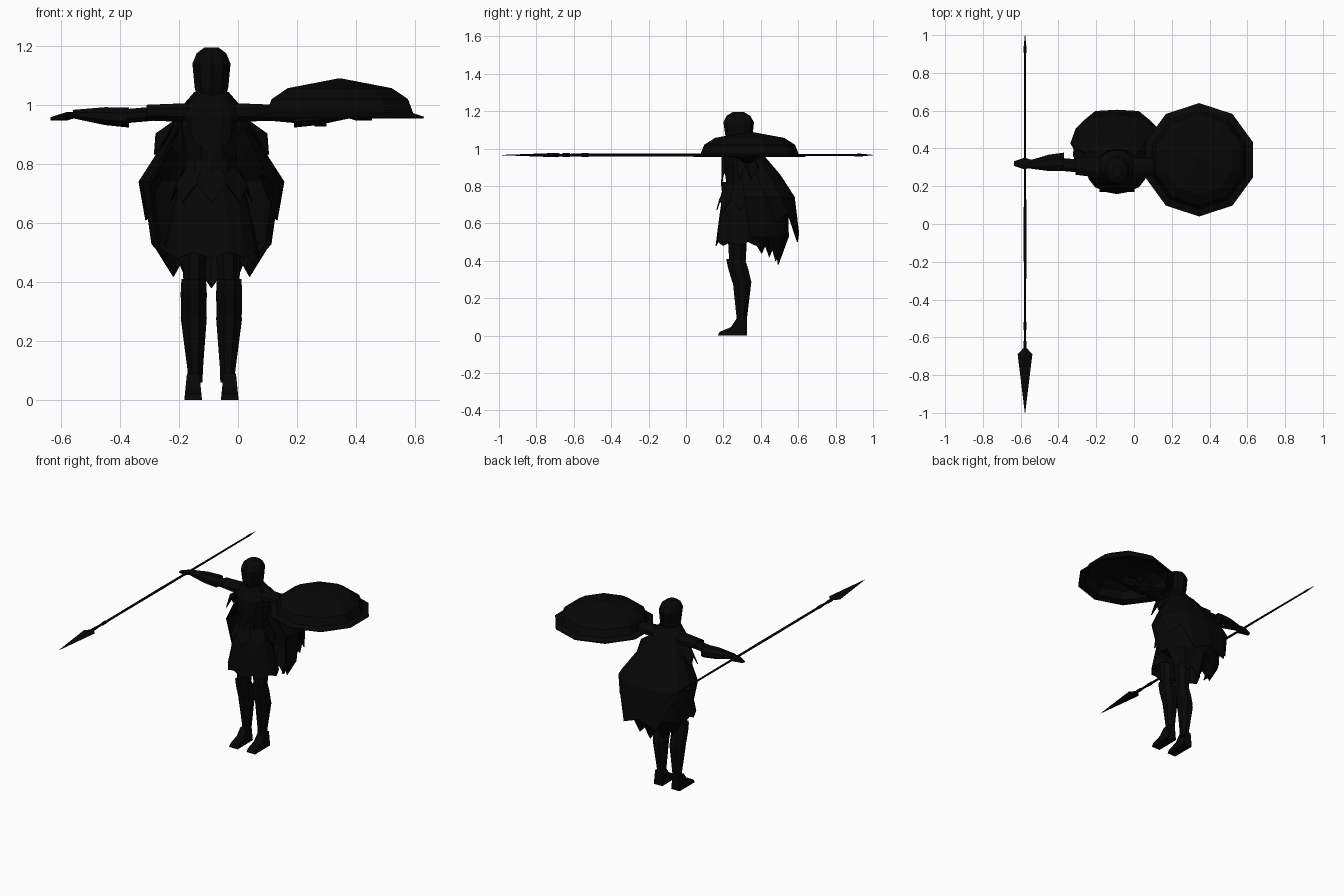
import bpy
from math import sin, cos, pi, radians
from mathutils import Vector

default_cube = bpy.data.objects.get("Cube")
if default_cube:
    bpy.data.objects.remove(default_cube, do_unlink=True)

BODY_X = -.09                     # symmetry plane of the figure
BODY_Y = .285                     # middle of the torso, front to back
SPEAR_AXIS = (-.487, .965)        # measured from the symmetry plane
SHIELD_CENTRE = (.435, .34)

black = bpy.data.materials.new("matte_black")
black.use_nodes = True
black.diffuse_color = (.002, .002, .002, 1)
shader = next(n for n in black.node_tree.nodes if n.type == 'BSDF_PRINCIPLED')
shader.inputs["Base Color"].default_value = black.diffuse_color
shader.inputs["Roughness"].default_value = .9


def add_part(name, verts, faces, mirror=False, thickness=0):
    """Make a flat shaded object, optionally mirrored and thickened."""
    mesh = bpy.data.meshes.new(name)
    mesh.from_pydata(verts, [], faces)
    mesh.materials.append(black)
    part = bpy.data.objects.new(name, mesh)
    part.location.x = BODY_X
    bpy.context.collection.objects.link(part)
    if mirror:
        part.modifiers.new("mirror", 'MIRROR')
    if thickness:
        part.modifiers.new("thickness", 'SOLIDIFY').thickness = thickness


def loft(name, axis, centre, rings, sides=8, aspect=1, lean=(0, 0),
         turn=.5, mirror=False, hollow=False):
    """Join rings of (position, radius) along an axis that may lean."""
    start, end = rings[0][0], rings[-1][0]
    verts, faces = [], []
    for position, radius in rings:
        middle = Vector(centre) + Vector(lean) * (position - start) / (end - start)
        for side in range(sides):
            angle = 2 * pi * (side + turn) / sides
            u = middle.x + radius * cos(angle)
            v = middle.y + radius * aspect * sin(angle)
            places = {'X': (position, u, v), 'Y': (u, position, v), 'Z': (u, v, position)}
            verts.append(places[axis])
    for base in range(0, len(verts) - sides, sides):
        for side in range(sides):
            following = (side + 1) % sides
            faces.append((base + side, base + following,
                          base + sides + following, base + sides + side))
    if not hollow:
        faces.append(tuple(reversed(range(sides))))
        faces.append(tuple(range(len(verts) - sides, len(verts))))
    if axis == 'Y':
        faces = [face[::-1] for face in faces]
    add_part(name, verts, faces, mirror, .006 if hollow else 0)


def cloth(name, rows, hem, notch, columns=8, sweep=180, centre=(BODY_Y, BODY_Y)):
    """Drape a sheet from the back round both sides. Rows are (height, width, depth);
    a negative depth starts at the front. The hem height changes evenly along the
    sweep, with notches at the odd columns."""
    verts, faces = [], []
    last = len(rows) - 1
    for row, (height, width, depth) in enumerate(rows):
        y = centre[0] + (centre[1] - centre[0]) * row / last
        for column in range(columns + 1):
            around = column / columns
            angle = radians(sweep) * around
            z, flare = height, 1
            if row == last:
                odd = column % 2
                z = hem[0] + (hem[1] - hem[0]) * around + notch * odd
                flare = 1 - notch * odd
            verts.append((width * flare * sin(angle), y + depth * flare * cos(angle), z))
    stride = columns + 1
    for row in range(last):
        for column in range(columns):
            corner = row * stride + column
            face = (corner, corner + stride, corner + stride + 1, corner + 1)
            faces.append(face if rows[row][2] > 0 else face[::-1])
    add_part(name, verts, faces, mirror=True, thickness=.005)


def extrude_side(name, outline, middle, half_width):
    """Widen a side outline of (y, z) points into a mirrored pair of solids."""
    count = len(outline)
    verts = [(middle + side * (half_width - z / 10), y, z)
             for side in (-1, 1) for y, z in outline]
    faces = [tuple(reversed(range(count))), tuple(range(count, 2 * count))]
    for corner in range(count):
        following = (corner + 1) % count
        faces.append((corner, following, following + count, corner + count))
    add_part(name, verts, faces, mirror=True)


# Head, torso and belt
body_centre = (0, BODY_Y)
loft("head", 'Z', body_centre, sides=10, aspect=1.2, lean=(0, -.005),
     rings=[(1.02, .05), (1.06, .06), (1.14, .068), (1.175, .053), (1.195, .025)])
loft("torso", 'Z', body_centre, aspect=.85,
     rings=[(.7, .085), (.8, .085), (.93, .11), (1, .085), (1.04, .045)])
loft("belt", 'Z', body_centre, sides=10, rings=[(.775, .094), (.82, .094)])

# Two layered skirt with ragged edges
cloth("skirt", [(.79, .085, .08), (.65, .125, .1), (.48, .16, .122)],
      hem=(.48, .48), notch=.02)
cloth("skirt_flaps", [(.78, .09, .085), (.67, .135, .118)],
      hem=(.67, .67), notch=.06)

# Pointed shawl over the shoulders and a scarf down the chest
cloth("shawl", [(1.04, .055, .055), (1, .09, .075), (.94, .13, .1), (.83, .2, .11)],
      hem=(.83, .83), notch=.07, columns=6, sweep=110, centre=(BODY_Y, .32))
cloth("scarf", [(1.04, .055, -.055), (.96, .1, -.09), (.85, .09, -.092)],
      hem=(.8, .95), notch=.02, columns=4, sweep=80)

# Torn cape in a long inner and a short outer layer
cloth("cape_inner",
      [(.98, .09, .06), (.86, .16, .13), (.74, .23, .16), (.53, .2, .14), (.4, .13, .06)],
      hem=(.38, .44), notch=.05, columns=6, sweep=115, centre=(.33, .43))
cloth("cape_outer", [(.98, .095, .065), (.86, .165, .115), (.74, .243, .14), (.6, .2, .11)],
      hem=(.545, .765), notch=-.1, columns=4, sweep=125, centre=(.33, .49))

# Legs with flared knee guards, and feet
loft("thigh", 'Z', (.058, .275), [(.36, .038), (.6, .05)], aspect=1.2, mirror=True)
loft("shin", 'Z', (.054, .298), aspect=1.1, lean=(.006, .002), mirror=True,
     rings=[(.06, .026), (.1, .028), (.28, .048)])
loft("knee_guard", 'Z', (.06, .3), aspect=1.2, lean=(0, -.035), mirror=True,
     rings=[(.28, .046), (.36, .048), (.41, .045)])
extrude_side("foot", [(.17, 0), (.18, .02), (.24, .045), (.27, .09), (.325, .09), (.325, 0)],
             middle=.062, half_width=.03)

# Arms held straight out to the sides
loft("sleeve", 'X', (.295, .974), [(.05, .06), (.22, .048)],
     aspect=.6, lean=(.01, 0), mirror=True)
loft("upper_arm", 'X', (.305, .972), [(.18, .037), (.29, .037)],
     aspect=.7, lean=(.01, -.01), mirror=True)
loft("forearm", 'X', (.33, .957), [(.28, .052), (.36, .047), (.47, .022)],
     aspect=.7, lean=(-.015, .012), mirror=True)
loft("hand", 'X', (.32, .968), [(.45, .022), (.49, .036), (.545, .014)],
     sides=6, aspect=.4, lean=(0, -.015), mirror=True)

# Spear lying front to back in the right hand
loft("spear_shaft", 'Y', SPEAR_AXIS, [(-.68, .007), (0, .008), (.92, .005)], sides=6)
loft("spear_blade", 'Y', SPEAR_AXIS, [(-1, .001), (-.96, .006), (-.69, .039), (-.66, .012)],
     sides=4, aspect=.3, turn=0)
loft("spear_butt", 'Y', SPEAR_AXIS, [(.88, .005), (.93, .008), (1, .001)], sides=4, turn=0)
for binding_y in (-.64, -.54):
    loft("spear_binding", 'Y', SPEAR_AXIS, sides=6,
         rings=[(binding_y + end, .01) for end in (-.02, .02)])

# Hollow ten sided shield over the left forearm
loft("shield", 'Z', SHIELD_CENTRE, sides=10, hollow=True,
     rings=[(.96, .3), (.972, .262), (1.02, .243), (1.057, .185), (1.09, .005)])
loft("shield_strap", 'X', (SHIELD_CENTRE[1], .968), [(.35, .055), (.39, .055)],
     aspect=.8, hollow=True)
